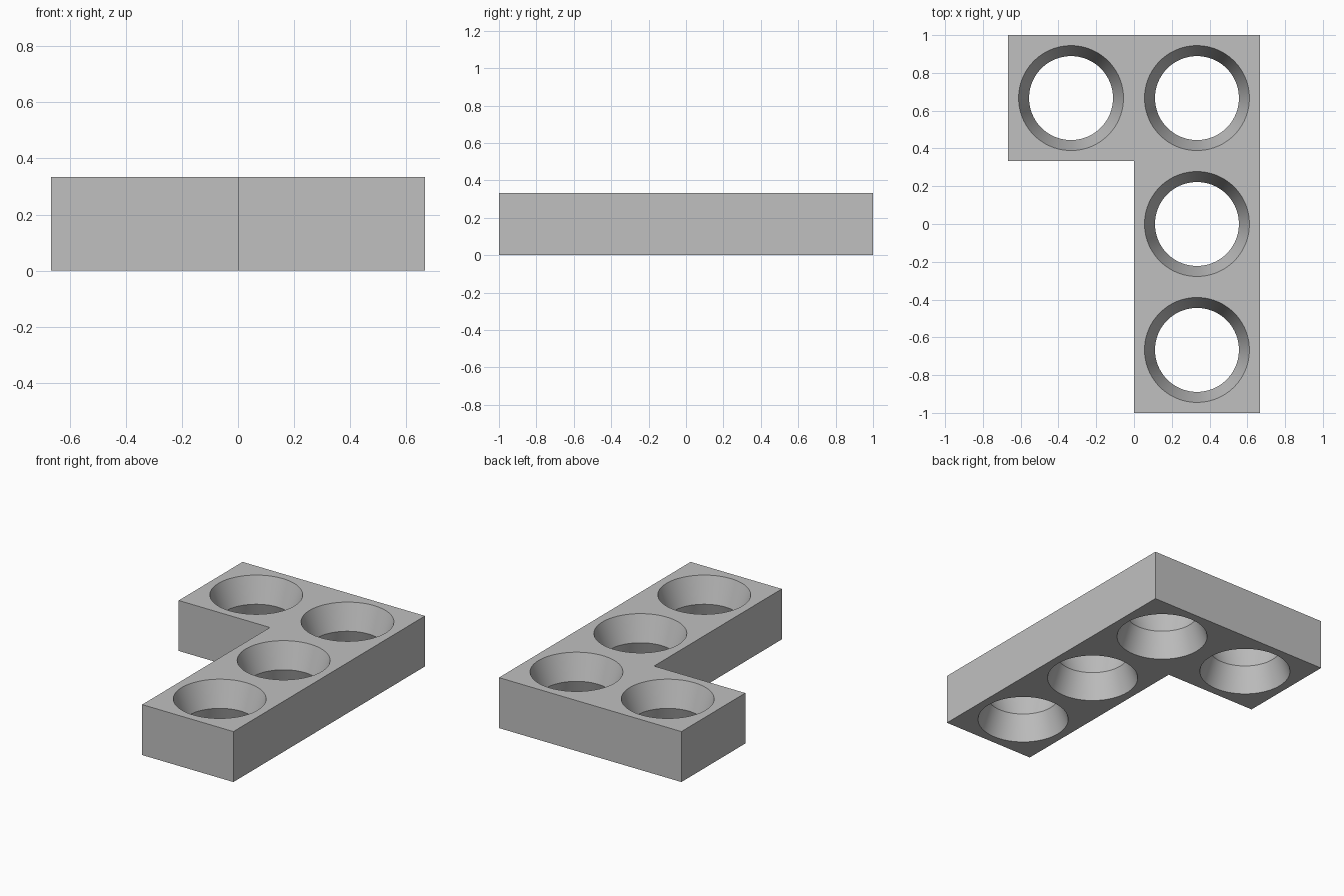
import bpy
import bmesh
from math import radians

CELL = 2 / 3           # side of one square cell
HEIGHT = CELL / 2
WAIST = CELL / 3       # hole radius at mid height
SLOPE = 1 / 3          # hole widens towards both faces
OVER = 0.06            # cutter overshoot past each face

if "Cube" in bpy.data.objects:
    bpy.data.objects.remove(bpy.data.objects["Cube"], do_unlink=True)

grey = bpy.data.materials.new("light_grey")
grey.use_nodes = True
grey.diffuse_color = (0.53, 0.53, 0.53, 1)
grey.node_tree.nodes["Principled BSDF"].inputs["Base Color"].default_value = grey.diffuse_color


def add_object(name, bm):
    bmesh.ops.recalc_face_normals(bm, faces=bm.faces)
    mesh = bpy.data.meshes.new(name)
    bm.to_mesh(mesh)
    bm.free()
    mesh.materials.append(grey)
    obj = bpy.data.objects.new(name, mesh)
    bpy.context.collection.objects.link(obj)
    return obj


# L-shaped block: outline in cell units, extruded up
outline = [(0, -1.5), (1, -1.5), (1, 1.5), (-1, 1.5), (-1, 0.5), (0, 0.5)]
bm = bmesh.new()
base = bm.faces.new([bm.verts.new((x * CELL, y * CELL, 0)) for x, y in outline])
top = bmesh.ops.extrude_face_region(bm, geom=[base], use_keep_orig=True)
bmesh.ops.translate(bm, vec=(0, 0, HEIGHT),
                    verts=[v for v in top["geom"] if isinstance(v, bmesh.types.BMVert)])
block = add_object("l_shaped_block", bm)

# Hourglass cutters, one in the middle of each cell
half = HEIGHT / 2 + OVER
rim = WAIST + SLOPE * half
bm = bmesh.new()
for cx, cy in [(-0.5, 1), (0.5, 1), (0.5, 0), (0.5, -1)]:
    rings = []
    for z, r in [(-half, rim), (0, WAIST), (half, rim)]:
        ring = bmesh.ops.create_circle(bm, segments=96, radius=r)["verts"]
        bmesh.ops.translate(bm, verts=ring, vec=(cx * CELL, cy * CELL, HEIGHT / 2 + z))
        rings.append(ring)
    for lower, upper in zip(rings, rings[1:]):
        for i in range(len(lower)):
            bm.faces.new((lower[i - 1], lower[i], upper[i], upper[i - 1]))
    bm.faces.new(rings[0])
    bm.faces.new(rings[-1])
cutter = add_object("hole_cutter", bm)
cutter.hide_render = True

# Cut the holes, then discard the cutter
cut = block.modifiers.new("holes", "BOOLEAN")
cut.operation = "DIFFERENCE"
cut.solver = "EXACT"
cut.object = cutter
bpy.ops.object.select_all(action="DESELECT")
block.select_set(True)
bpy.context.view_layer.objects.active = block
bpy.ops.object.modifier_apply(modifier=cut.name)
bpy.data.objects.remove(cutter, do_unlink=True)

# Smooth hole walls, crisp rims and waists
bpy.ops.object.shade_smooth_by_angle(angle=radians(25))
